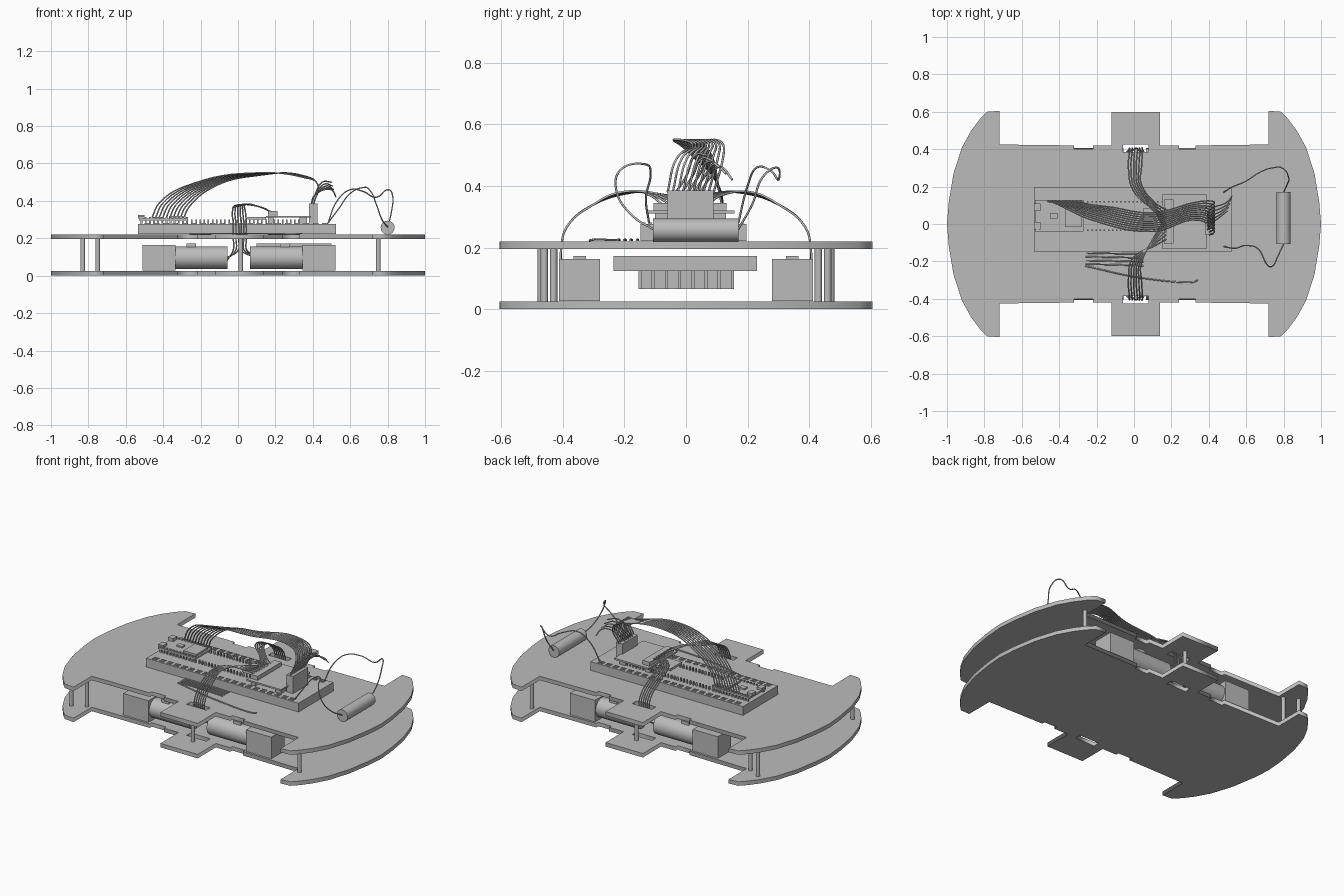
import bpy
import bmesh
from math import pi, sin
from mathutils import Matrix, Vector

if "Cube" in bpy.data.objects:
    bpy.data.objects.remove(bpy.data.objects["Cube"], do_unlink=True)

# One grey for every part
grey = bpy.data.materials.new("plain_grey")
grey.use_nodes = True
tone = (0.5, 0.5, 0.5, 1)
grey.diffuse_color = tone
grey.node_tree.nodes["Principled BSDF"].inputs["Base Color"].default_value = tone


def link(name, data):
    data.materials.append(grey)
    ob = bpy.data.objects.new(name, data)
    bpy.context.collection.objects.link(ob)
    return ob


def boxes(name, spans):
    """Boxes given as x, y and z spans, joined in one object."""
    bm = bmesh.new()
    for span in spans:
        lo, hi = Vector(span[::2]), Vector(span[1::2])
        place = Matrix.Translation((lo + hi) / 2) @ Matrix.Diagonal((*(hi - lo), 1))
        bmesh.ops.create_cube(bm, size=1, matrix=place)
    me = bpy.data.meshes.new(name)
    bm.to_mesh(me)
    bm.free()
    return link(name, me)


def cylinder(name, centre, radius, length, axis="Z", sides=32):
    turn = {"X": Matrix.Rotation(pi / 2, 4, "Y"), "Y": Matrix.Rotation(pi / 2, 4, "X"),
            "Z": Matrix.Identity(4)}[axis]
    bm = bmesh.new()
    bmesh.ops.create_cone(bm, cap_ends=True, segments=sides, radius1=radius, radius2=radius,
                          depth=length, matrix=Matrix.Translation(centre) @ turn)
    for f in bm.faces:
        f.smooth = len(f.verts) == 4
    for e in bm.edges:
        e.smooth = all(f.smooth for f in e.link_faces)
    me = bpy.data.meshes.new(name)
    bm.to_mesh(me)
    bm.free()
    return link(name, me)


def to_mesh(ob):
    bpy.ops.object.select_all(action="DESELECT")
    ob.select_set(True)
    bpy.context.view_layer.objects.active = ob
    bpy.ops.object.convert(target="MESH")
    return ob


def wires(name, paths, radius=0.0038):
    cu = bpy.data.curves.new(name, "CURVE")
    cu.dimensions = "3D"
    cu.bevel_depth = radius
    cu.bevel_resolution = 1
    cu.resolution_u = 7
    cu.use_fill_caps = True
    for path in paths:
        sp = cu.splines.new("BEZIER")
        sp.bezier_points.add(len(path) - 1)
        for p, co in zip(sp.bezier_points, path):
            p.co = co
            p.handle_left_type = p.handle_right_type = "AUTO"
    return to_mesh(link(name, cu))


# Chassis plates: back half of the outline, mirrored to the front
end = [(1, 0), (.99, .12), (.965, .27), (.92, .41), (.87, .5), (.825, .56),
       (.785, .6), (.72, .605), (.72, .425)]
side = [(.33, .42), (.33, .4), (.24, .4), (.24, .42), (.14, .42), (.14, .6),
        (-.12, .6), (-.12, .42), (-.22, .42), (-.22, .4), (-.32, .4), (-.32, .42)]
half = end + side + [(-x, y) for x, y in reversed(end)]
outline = half + [(x, -y) for x, y in reversed(half[1:-1])]


def plate(name, z, thick):
    cu = bpy.data.curves.new(name, "CURVE")
    cu.dimensions = "2D"
    cu.fill_mode = "BOTH"
    cu.extrude = thick / 2
    slots = [[(-.06, s * .385), (.077, s * .385), (.077, s * .425), (-.06, s * .425)]
             for s in (1, -1)]
    for loop in [outline] + slots:
        sp = cu.splines.new("POLY")
        sp.points.add(len(loop) - 1)
        for p, (x, y) in zip(sp.points, loop):
            p.co = (x, y, 0, 1)
        sp.use_cyclic_u = True
    ob = link(name, cu)
    ob.location.z = z
    return to_mesh(ob)


plate("lower_plate", .0125, .025)
plate("upper_plate", .2075, .025)

# Standoffs between the plates
for i, (x, y) in enumerate([(-.83, -.47), (-.83, .47), (-.75, -.43), (-.75, .43),
                            (.75, -.46), (.75, .46), (.015, -.47), (.015, .47)]):
    cylinder(f"standoff_{i}", (x, y, .11), .012, .172, sides=16)

# Four motors with gearboxes
for row, s in (("front", -1), ("back", 1)):
    for hand, d in (("right", -1), ("left", 1)):
        xs = sorted((d * .34 + .005, d * .515 + .005))
        ys = sorted((s * .28, s * .412))
        boxes(f"{row}_{hand}_gearbox", [(*xs, *ys, .027, .163)])
        cylinder(f"{row}_{hand}_motor", (d * .2 + .005, s * .345, .096), .06, .28, "X")
        boxes(f"{row}_{hand}_motor_clip",
              [(d * .25 - .025, d * .25 + .025, s * .345 - .02, s * .345 + .02, .15, .172)])

# Driver board hung under the upper plate, with finned heat sink
boxes("driver_board", [(.1, .5, -.235, .23, .124, .173)])
fins = [(.2, .4, -.155 + i * .043, -.145 + i * .043, .065, .125) for i in range(8)]
boxes("heat_sink", fins + [(.22, .38, -.15, .15, .066, .125)])

# Breadboard with raised contact strips
boxes("breadboard", [(-.535, .525, -.148, .197, .222, .277)])
strips = []
for y in (-.135, -.115, .165, .183):
    strips += [(-.5 + i * .05, -.47 + i * .05, y - .004, y + .004, .276, .281)
               for i in range(20)]
boxes("contact_strips", strips)

# Controller board, pin rows and chips
boxes("controller_board", [(-.53, -.27, -.04, .128, .295, .306)])
boxes("controller_chips", [(-.37, -.28, -.015, .1, .306, .318), (-.535, -.5, .07, .11, .306, .325),
                           (-.535, -.5, -.03, .01, .306, .32), (-.45, -.41, .03, .06, .306, .315)])
boxes("controller_pins", [(-.52 + i * .022, -.51 + i * .022, y - .005, y + .005, .27, .314)
                          for i in range(12) for y in (-.033, .12)])
boxes("centre_pins", [(-.25 + i * .022, -.242 + i * .022, y - .004, y + .004, .276, .3)
                      for i in range(27) for y in (-.033, .12)])

# Output board with header block and upright connector
boxes("output_board", [(.15, .39, -.13, .158, .31, .32)])
boxes("output_header", [(.16, .21, -.105, .132, .32, .345)])
boxes("output_board_feet", [(.33, .37, -.1, .13, .276, .31), (.16, .19, -.1, .13, .276, .31)])
boxes("small_board", [(.05, .15, -.03, .085, .3, .315)])
boxes("upright_connector", [(.38, .425, -.06, .09, .277, .385)])

# Ribbon of wires arching over the breadboard
ribbon = []
for i in range(10):
    t = i / 9
    y = -.06 + .15 * t
    ribbon.append([(-.46 + .17 * t, .122, .31), (-.42 + .16 * t, .11, .39 - .02 * t),
                   (-.22 + .1 * t, .02 + .07 * t, .5 - .02 * t),
                   (.1, -.04 + .1 * t, .55 - .015 * t),
                   (.35, .02 + .1 * t, .525 + .01 * t),
                   (.425, y + .03, .49), (.403, y, .38)])
wires("ribbon_wires", ribbon)
wires("loop_wires", [[(.39, -.04 + .02 * i, .37), (.41, .02 * i, .43),
                      (.45 + .012 * i, .03 + .022 * i, .5 - .01 * i),
                      (.5 + .006 * i, .07 + .02 * i, .5 - .02 * i)] for i in range(5)])

# Motor wires from the header, over the plate and down through the slots
for row, s in (("front", -1), ("back", 1)):
    paths = []
    for i in range(6):
        x = -.025 + .014 * i
        a = -.09 + .035 * i
        side_x = -.06 if i < 3 else .07
        paths.append([(.19, a * .8, .335), (.11, a * .3 + s * .09, .37),
                      (.01 + x * .6, s * (.18 + .008 * i), .378), (x - .005, s * .3, .34),
                      (x, s * .385, .27), (x, s * .405, .2), (x, s * .4, .14),
                      (side_x, s * .36, .08 + .008 * i)])
    wires(f"{row}_motor_wires", paths)

# Loose wires lying on the upper plate
wires("plate_wires", [[(-.26, -.155 - .02 * i, .224), (-.1, -.158 - .02 * i, .226),
                       (.05, -.16 - .021 * i, .224)] for i in range(4)]
      + [[(-.26, -.225, .224), (.05, -.29, .226), (.32, -.31, .224), (.34, -.3, .226)]])

# Cylinder cell with its two leads
cylinder("cell", (.8, .032, .257), .037, .278, "Y")
wires("cell_leads", [
    [(.8, .17, .26), (.82, .215, .34), (.826, .25, .43), (.8, .295, .46), (.74, .3, .42),
     (.67, .275, .45), (.6, .23, .46), (.53, .2, .4), (.48, .17, .28)],
    [(.8, -.107, .26), (.77, -.17, .3), (.74, -.225, .38), (.71, -.215, .45), (.66, -.13, .47),
     (.6, -.115, .44), (.54, -.13, .36), (.48, -.12, .28)]], .0035)
